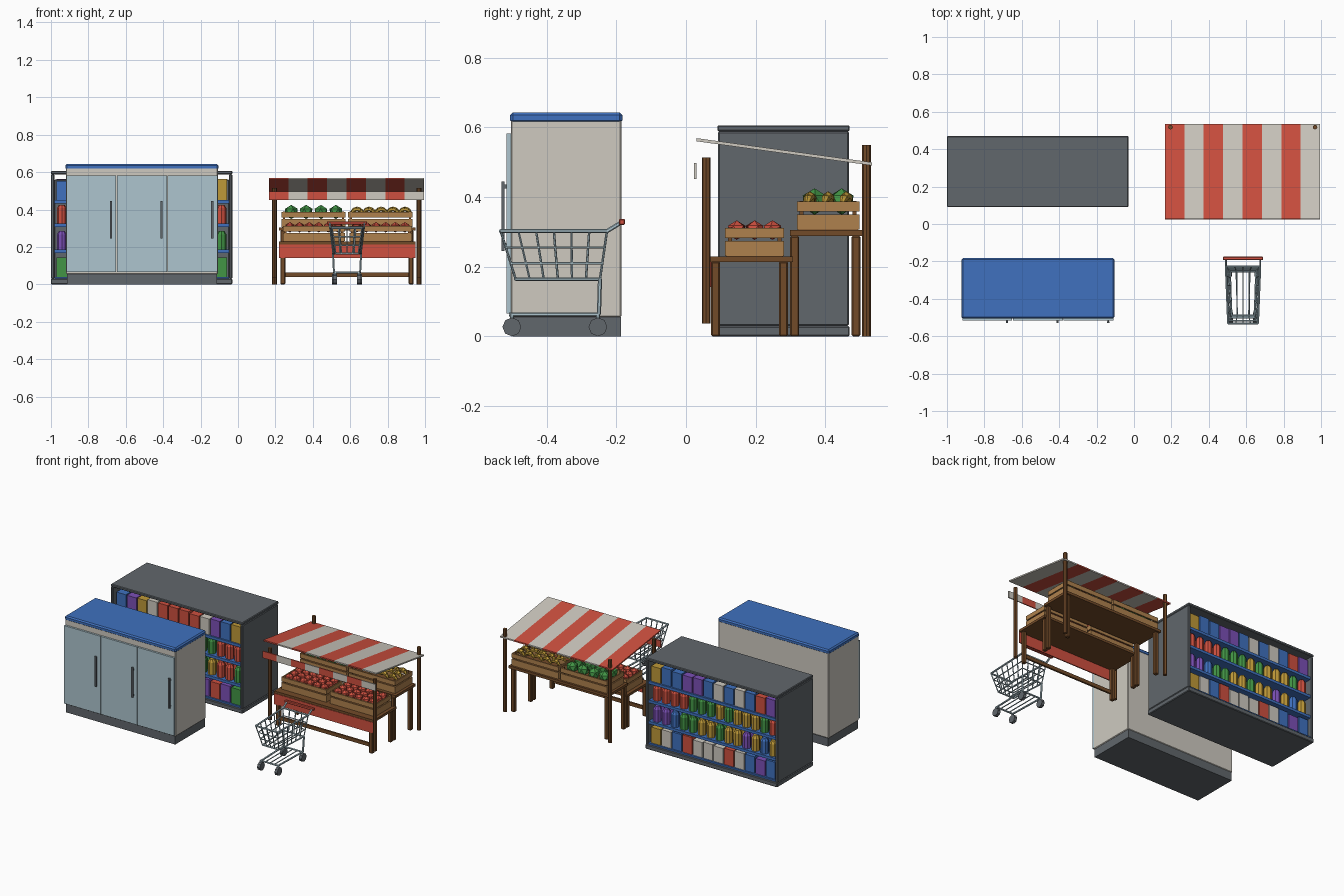
import bpy, bmesh, math, random
from mathutils import Vector, Matrix

cube = bpy.data.objects.get("Cube")
if cube:
    bpy.data.objects.remove(cube, do_unlink=True)
random.seed(4)

COLOURS = {
    "grey": (.12, .135, .15), "blue": (.05, .165, .52), "cream": (.62, .59, .53),
    "pale_blue": (.42, .56, .62), "dark_wood": (.17, .07, .022), "light_wood": (.43, .22, .075),
    "red": (.62, .08, .05), "green": (.055, .3, .06), "yellow": (.52, .32, .04),
    "purple": (.2, .08, .47)}
MATS = {}
for name, rgb in COLOURS.items():
    m = bpy.data.materials.new(name)
    m.use_nodes = True
    m.diffuse_color = (*rgb, 1)
    m.node_tree.nodes["Principled BSDF"].inputs["Base Color"].default_value = (*rgb, 1)
    MATS[name] = m
LETTER = dict(B="blue", P="purple", Y="yellow", W="cream", R="red", G="green")


class Part:
    """Collects primitives into one named object."""
    def __init__(self, name):
        self.name, self.bm, self.used = name, bmesh.new(), []

    def paint(self, verts, colour):
        if colour not in self.used:
            self.used.append(colour)
        for f in {f for v in verts for f in v.link_faces}:
            f.material_index = self.used.index(colour)

    def box(self, colour, x0, x1, y0, y1, z0, z1):
        mat = Matrix.Translation(((x0 + x1) / 2, (y0 + y1) / 2, (z0 + z1) / 2)) \
            @ Matrix.Diagonal((x1 - x0, y1 - y0, z1 - z0, 1))
        vs = bmesh.ops.create_cube(self.bm, size=1, matrix=mat)["verts"]
        self.paint(vs, colour)
        return vs

    def rod(self, colour, a, b, r, sides=6, r2=None):
        a, b = Vector(a), Vector(b)
        mat = Matrix.Translation((a + b) / 2) @ (b - a).to_track_quat("Z", "Y").to_matrix().to_4x4()
        vs = bmesh.ops.create_cone(self.bm, cap_ends=True, segments=sides, radius1=r,
                                   radius2=r if r2 is None else r2, depth=(b - a).length, matrix=mat)["verts"]
        self.paint(vs, colour)

    def ball(self, colour, c, r):
        mat = Matrix.Translation(c) @ Matrix.Rotation(random.random() * 3, 4, "Z")
        self.paint(bmesh.ops.create_icosphere(self.bm, subdivisions=1, radius=r, matrix=mat)["verts"], colour)

    def done(self, bevel=0):
        me = bpy.data.meshes.new(self.name)
        self.bm.to_mesh(me)
        self.bm.free()
        for c in self.used:
            me.materials.append(MATS[c])
        ob = bpy.data.objects.new(self.name, me)
        bpy.context.collection.objects.link(ob)
        if bevel:
            mod = ob.modifiers.new("edge", "BEVEL")
            mod.width, mod.segments = bevel, 1
        return ob


# Shelf unit: open front and back, centre panel
X0, X1, Y0, Y1 = -1, -.03, .09, .47
p = Part("shelf_frame")
p.box("grey", X0, X1, Y0, Y1, 0, .03)
p.box("grey", X0, X1, Y0, Y1, .588, .606)
for x in (X0, X1 - .018):
    p.box("grey", x, x + .018, Y0 + .002, Y1 - .002, .03, .588)
p.box("grey", X0 + .018, X1 - .018, .275, .285, .03, .56)
p.done(.004)
LEVELS = (.04, .185, .325, .45)
p = Part("shelf_boards")
for z in LEVELS:
    p.box("blue", X0 + .018, X1 - .018, Y0 + .01, Y1 - .01, z - .018, z)
p.done()


# Shelf goods, listed from -x to +x for each level
def stock(name, y, rows):
    p = Part(name)
    for level, (z, row) in enumerate(zip(LEVELS, rows)):
        pitch = (X1 - X0 - .05) / len(row)
        for i, key in enumerate(row):
            x, c = X0 + .025 + pitch * (i + .5), LETTER[key]
            if level in (0, 3):
                h = .1 + random.random() * .015
                p.box(c, x - pitch * .45, x + pitch * .45, y - .055, y + .055, z, z + h)
            else:
                for dy in (-.03, .03):
                    p.rod(c, (x, y + dy, z), (x, y + dy, z + .082), .026, 8)
                    p.rod(c, (x, y + dy, z + .082), (x, y + dy, z + .1), .026, 8, .015)
    p.done()


stock("front_goods", .165, ("GWBRWYWRPRPG", "PPGGYYRRGGYRRG", "RRRGGYYRRGGRRR", "BPYWRRRRWPBY"))
stock("back_goods", .395, ("BPBWRWWWRBWY", "YBYPYYGYYGGBPP", "RGYYYGYGGGRRRR", "PRBWBWBPPBBY"))

# Fridge
FX0, FX1, FY0, FY1 = -.92, -.108, -.503, -.185
p = Part("fridge_base")
p.box("grey", FX0 + .005, FX1 - .005, FY0 + .005, FY1 - .002, 0, .055)
p.done()
p = Part("fridge_body")
p.box("cream", FX0, FX1, FY0, FY1, .055, .622)
p.done(.004)
p = Part("fridge_top")
p.box("blue", FX0 - .003, FX1 + .003, FY0 - .002, FY1 + .002, .612, .643)
p.done(.008)
doors, handles = Part("fridge_doors"), Part("fridge_handles")
w = (FX1 - FX0) / 3
for i in range(3):
    x = FX0 + w * i
    doors.box("pale_blue", x + .002, x + w - .002, -.516, FY0, .065, .583)
    hx = x + w - .03
    handles.box("grey", hx - .006, hx + .006, -.53, -.521, .245, .445)
    for z in (.26, .43):
        handles.box("grey", hx - .005, hx + .005, -.522, -.515, z - .006, z + .006)
doors.done()
handles.done()

# Stall posts, legs and tables
SX0, SX1 = .165, .995
p = Part("stall_posts")
for x in (.195, .968):
    p.rod("dark_wood", (x, .058, .037), (x, .058, .514), .0125, 8)
    p.rod("dark_wood", (x, .518, 0), (x, .518, .55), .0125, 8)
p.done()
p = Part("table_legs")
for x in (.24, .925):
    for y, z in ((.085, .215), (.28, .215), (.312, .288), (.488, .288)):
        p.box("dark_wood", x - .013, x + .013, y - .013, y + .013, 0, z)
p.done(.004)
p = Part("tables")
p.box("dark_wood", .218, .95, .069, .307, .213, .229)
p.box("dark_wood", .218, .95, .299, .508, .288, .305)
p.box("dark_wood", .24, .925, .079, .091, .04, .063)
p.done()
p = Part("table_cloth")
p.box("red", .22, .948, .066, .073, .142, .214)
p.done()

# Striped awning and valance
awning, valance = Part("awning"), Part("awning_valance")
w = (SX1 - SX0) / 8
for i in range(8):
    c = ("red", "cream")[i % 2]
    x = SX0 + w * i
    for v in awning.box(c, x, x + w, .03, .534, .56, .569):
        v.co.z -= (v.co.y - .03) * .138
    valance.box(c, x, x + w, .023, .03, .452, .497)
awning.done()
valance.done()


# Slatted crates
def crate(name, x0, x1, y0, y1, z):
    p = Part(name)
    p.box("dark_wood", x0 + .004, x1 - .004, y0 + .004, y1 - .004, z, z + .01)
    for a, b in ((z + .002, z + .045), (z + .053, z + .082)):
        for y in (y0, y1 - .008):
            p.box("light_wood", x0, x1, y, y + .008, a, b)
        for x in (x0, x1 - .008):
            p.box("light_wood", x, x + .008, y0 + .008, y1 - .008, a, b)
    for x in (x0 + .008, x1 - .02):
        for y in (y0 + .008, y1 - .02):
            p.box("dark_wood", x, x + .012, y, y + .012, z, z + .084)
    p.done()


def grid(x0, x1, nx, y0, y1, ny):
    return [(x0 + (x1 - x0) * (i + .5) / nx, y0 + (y1 - y0) * (j + .5) / ny)
            for i in range(nx) for j in range(ny)]


for side, x0, x1 in (("right", .24, .572), ("left", .597, .93)):
    crate("front_crate_" + side, x0, x1, .112, .282, .229)
    crate("back_crate_" + side, x0 - .008, x1 + .004, .318, .498, .305)
    p = Part("apples_" + side)
    for x, y in grid(x0 + .012, x1 - .012, 6, .12, .274, 3):
        p.ball("red", (x, y, .305), .028)
    p.done()
p = Part("cabbages")
for x, y in grid(.245, .563, 4, .33, .486, 2):
    p.ball("green", (x, y, .387), .038)
p.done()
p = Part("bananas")
for x, y in grid(.605, .925, 5, .33, .486, 3):
    turn = random.uniform(-.4, .4)
    pts = [Vector((x + math.cos(turn) * t * .036, y + math.sin(turn) * t * .036, .403 - .024 * t * t))
           for t in (-1, -.5, 0, .5, 1)]
    radii = (.005, .012, .013, .012, .005)
    for k in range(4):
        p.rod("yellow", pts[k], pts[k + 1], radii[k], 6, radii[k + 1])
p.done()

# Shopping cart: wire basket between a top rim and a smaller floor
CX = .583


def wall(side, t, h):
    """Point on the basket side: t runs front to back, h floor to rim."""
    low = Vector((side * (.06 + .015 * t), -.489 + .242 * t, .164))
    top = Vector((side * (.08 + .012 * t), -.532 + .305 * t, .302))
    return low.lerp(top, h) + Vector((CX, 0, 0))


p = Part("cart_basket")
W = .0035
for h, r in ((0, .005), (.33, W), (.66, W), (1, .006)):
    for s in (-1, 1):
        p.rod("pale_blue", wall(s, 0, h), wall(s, 1, h), r)
    for t in (0, 1):
        p.rod("pale_blue", wall(-1, t, h), wall(1, t, h), r)
for i in range(7):
    for s in (-1, 1):
        p.rod("pale_blue", wall(s, i / 6, 0), wall(s, i / 6, 1), W)
for i in range(5):
    s = -1 + i / 2
    for t in (0, 1):
        p.rod("pale_blue", wall(s, t, 0), wall(s, t, 1), W)
    p.rod("pale_blue", wall(s, 0, 0), wall(s, 1, 0), W)
p.done()
p, wheels = Part("cart_frame"), Part("cart_wheels")
for s in (-1, 1):
    back, front = (CX + s * .07, -.25, .063), (CX + s * .062, -.508, .063)
    p.rod("pale_blue", wall(s, 1, 0), back, .006)
    p.rod("pale_blue", back, front, .006)
    p.rod("pale_blue", wall(s, 1, 1), (CX + s * .092, -.184, .328), .006)
    for x, y in ((CX + s * .07, -.253), (CX + s * .064, -.5)):
        p.rod("pale_blue", (x, y, .065), (x, y, .028), .006)
        wheels.rod("grey", (x - .01, y, .027), (x + .01, y, .027), .027, 8)
for y in (-.255, -.5):
    p.rod("pale_blue", (CX - .066, y, .063), (CX + .066, y, .063), .006)
for x in (-.033, 0, .033):
    p.rod("pale_blue", (CX + x, -.255, .063), (CX + x, -.5, .063), W)
p.done()
wheels.done()
p = Part("cart_handle")
p.box("red", CX - .107, CX + .107, -.193, -.175, .32, .337)
p.done(.003)
